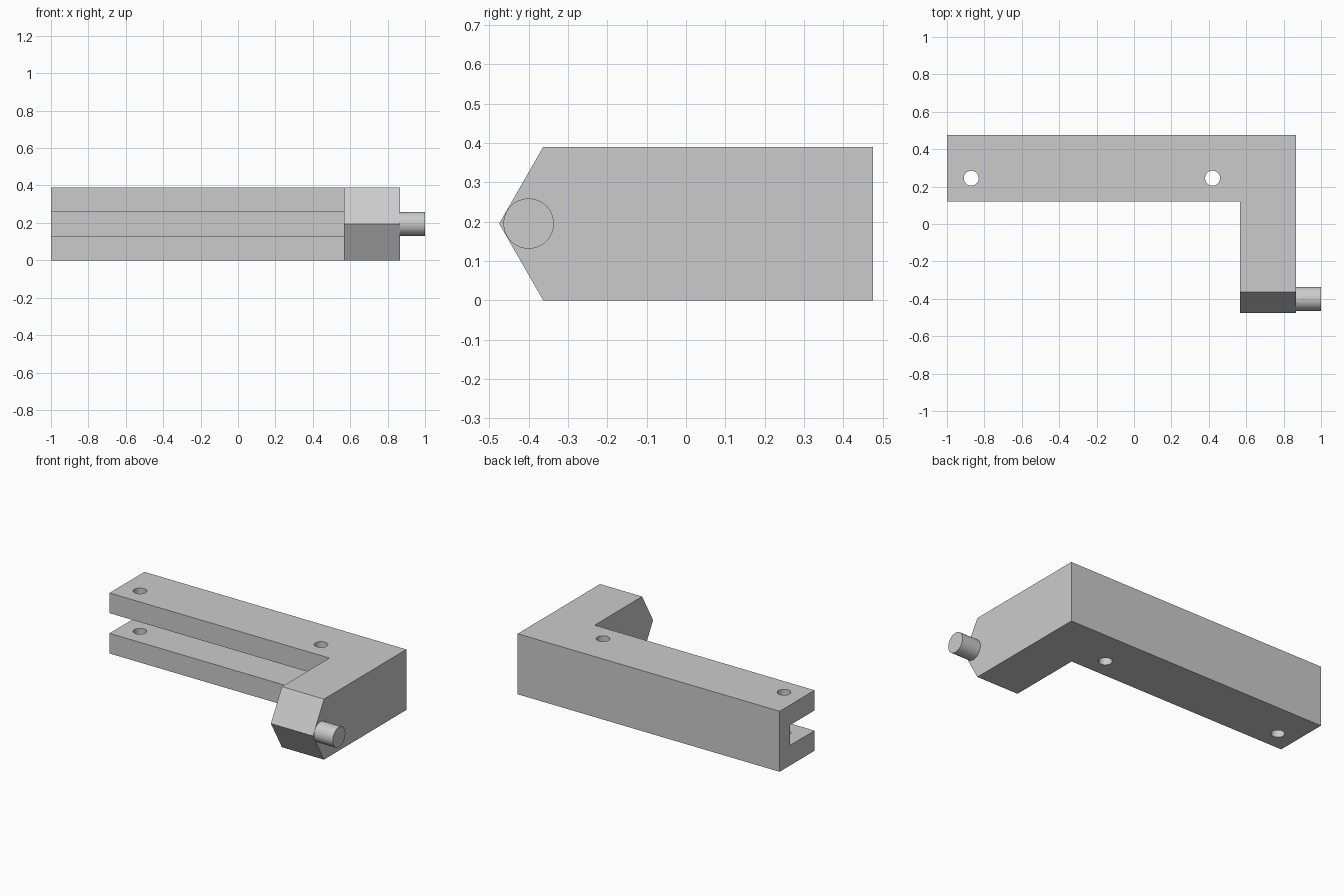
import bpy, bmesh, math
from mathutils import Vector

cube = bpy.data.objects.get("Cube")
if cube:
    bpy.data.objects.remove(cube, do_unlink=True)

HEIGHT = 0.39
MID = HEIGHT / 2
BACK, BAR_FRONT, TIP_BASE, TIP = 0.475, 0.12, -0.363, -0.475
LEFT_END, ARM_IN, ARM_OUT = -1.0, 0.567, 0.867

grey = bpy.data.materials.new("plain grey")
grey.use_nodes = True
grey.diffuse_color = (0.6, 0.6, 0.6, 1)
grey.node_tree.nodes["Principled BSDF"].inputs["Base Color"].default_value = (0.6, 0.6, 0.6, 1)


def finish(name, bm):
    bmesh.ops.recalc_face_normals(bm, faces=bm.faces[:])
    mesh = bpy.data.meshes.new(name)
    bm.to_mesh(mesh)
    bm.free()
    mesh.materials.append(grey)
    obj = bpy.data.objects.new(name, mesh)
    bpy.context.collection.objects.link(obj)
    return obj


def cylinder(name, radius, length, centre, along_x=False):
    bm = bmesh.new()
    bmesh.ops.create_cone(bm, cap_ends=True, segments=48, radius1=radius,
                          radius2=radius, depth=length)
    obj = finish(name, bm)
    obj.location = centre
    if along_x:
        obj.rotation_euler.y = math.pi / 2
    return obj


def smooth(obj):
    bpy.ops.object.select_all(action="DESELECT")
    obj.select_set(True)
    bpy.context.view_layer.objects.active = obj
    bpy.ops.object.shade_smooth_by_angle(angle=math.radians(30))


# L-shaped body, extruded upwards
outline = [(LEFT_END, BACK), (LEFT_END, BAR_FRONT), (ARM_IN, BAR_FRONT),
           (ARM_IN, TIP_BASE), (ARM_OUT, TIP_BASE), (ARM_OUT, BACK)]
bm = bmesh.new()
base = bm.faces.new([bm.verts.new((x, y, 0)) for x, y in outline])
top = bmesh.ops.extrude_face_region(bm, geom=[base])["geom"]
bmesh.ops.translate(bm, vec=(0, 0, HEIGHT),
                    verts=[v for v in top if isinstance(v, bmesh.types.BMVert)])

# Pointed end of the arm: split its front face and pull the middle out
front = next(f for f in bm.faces if all(abs(v.co.y - TIP_BASE) < 1e-4 for v in f.verts))
bmesh.ops.bisect_plane(bm, geom=[front, *front.edges, *front.verts],
                       plane_co=(0, 0, MID), plane_no=(0, 0, 1))
for v in bm.verts:
    if abs(v.co.z - MID) < 1e-3:
        v.co.y = TIP
body = finish("l_shaped_body", bm)

# Slot along the front of the long bar
bm = bmesh.new()
bmesh.ops.create_cube(bm, size=1)
slot_min = Vector((LEFT_END - 0.1, BAR_FRONT - 0.1, HEIGHT / 3))
slot_max = Vector((ARM_IN, 0.37, HEIGHT * 2 / 3))
for v in bm.verts:
    v.co = [hi if c > 0 else lo for c, lo, hi in zip(v.co, slot_min, slot_max)]
cutters = [finish("slot_cutter", bm)]

# Two bolt holes through both jaws
for x in (-0.87, 0.42):
    cutters.append(cylinder("hole_cutter", 0.04, 1, (x, 0.245, MID)))

for cutter in cutters:
    cutter.hide_render = True
    cut = body.modifiers.new(cutter.name, "BOOLEAN")
    cut.operation = "DIFFERENCE"
    cut.solver = "EXACT"
    cut.object = cutter
    bpy.context.view_layer.objects.active = body
    bpy.ops.object.modifier_apply(modifier=cut.name)
for cutter in cutters:
    bpy.data.objects.remove(cutter, do_unlink=True)
smooth(body)

# Round peg on the outer side of the arm
peg = cylinder("side_peg", 0.064, 1 - ARM_OUT, ((1 + ARM_OUT) / 2, -0.40, MID), True)
smooth(peg)
